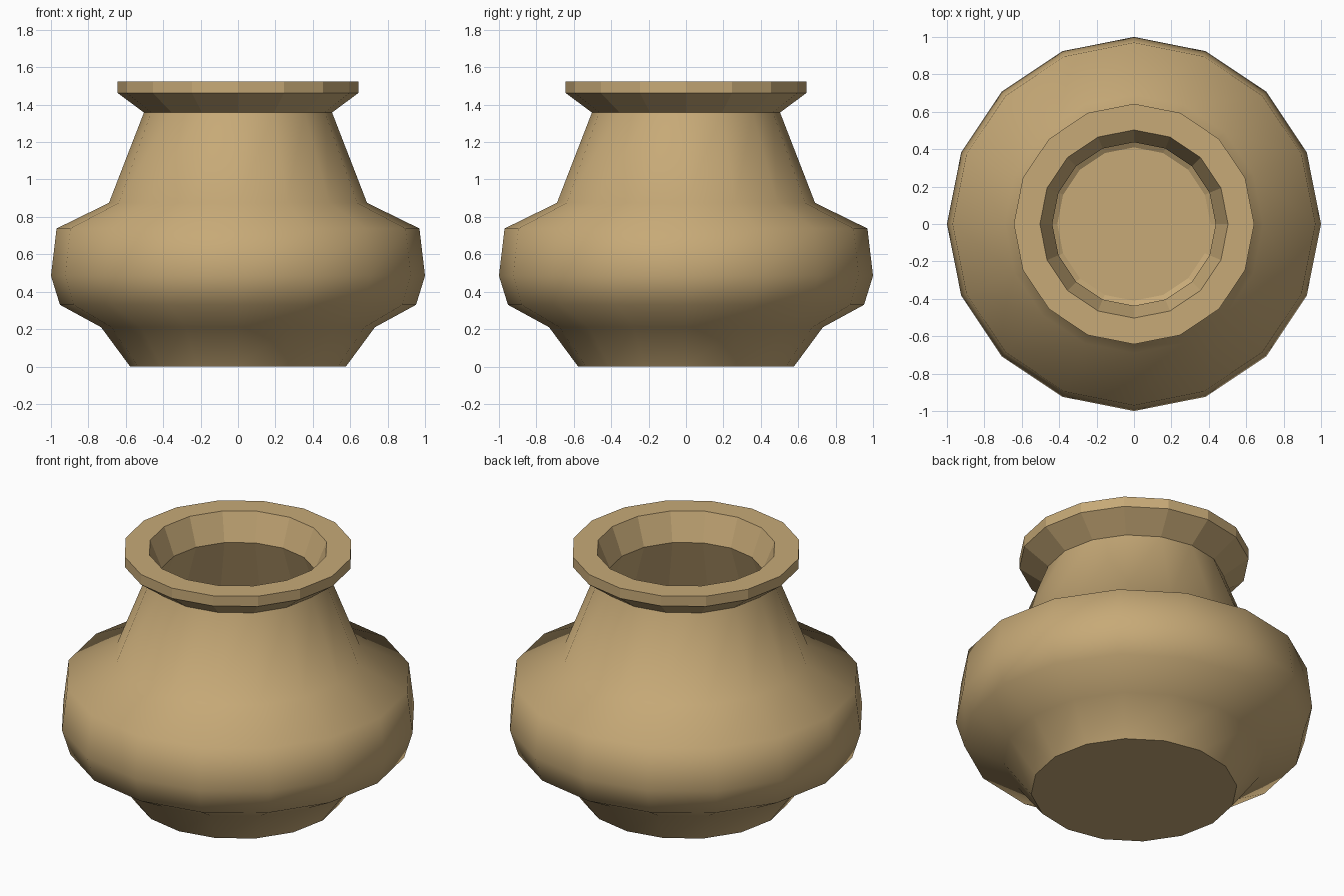
import bpy, bmesh, math

if "Cube" in bpy.data.objects:
    bpy.data.objects.remove(bpy.data.objects["Cube"])

SIDES = 16

clay = bpy.data.materials.new("tan clay")
clay.diffuse_color = (0.57, 0.40, 0.185, 1)
clay.use_nodes = True
clay.node_tree.nodes["Principled BSDF"].inputs["Base Color"].default_value = clay.diffuse_color


def lathe(name, profile, smooth, cap_start=False, cap_end=False):
    """Turn a (radius, z) profile, listed so that faces point to its right side."""
    bm = bmesh.new()
    rings = [[bm.verts.new((r * math.cos(2 * math.pi * i / SIDES),
                            r * math.sin(2 * math.pi * i / SIDES), z))
              for i in range(SIDES)] for r, z in profile]
    for low, high in zip(rings, rings[1:]):
        for i in range(SIDES):
            j = (i + 1) % SIDES
            bm.faces.new((low[i], low[j], high[j], high[i])).smooth = smooth
    if cap_start:
        bm.faces.new(rings[0][::-1])
    if cap_end:
        bm.faces.new(rings[-1])
    for e in bm.edges:  # crisp edge around the flat caps
        if any(len(f.verts) > 4 for f in e.link_faces):
            e.smooth = False
    mesh = bpy.data.meshes.new(name)
    bm.to_mesh(mesh)
    bm.free()
    mesh.materials.append(clay)
    obj = bpy.data.objects.new(name, mesh)
    bpy.context.collection.objects.link(obj)
    return obj


# Smooth outer wall with flat base
lathe("pot_body", [(0.577, 0), (0.732, 0.21), (0.952, 0.33), (1.0, 0.485),
                   (0.97, 0.738), (0.69, 0.875), (0.503, 1.358)],
      True, cap_start=True)

# Faceted flaring rim
lathe("pot_rim", [(0.503, 1.358), (0.643, 1.462), (0.643, 1.525),
                  (0.503, 1.525), (0.437, 1.36)], False)

# Hollow inside, following the outer wall, down to the floor
lathe("pot_inside", [(0.437, 1.36), (0.63, 0.83), (0.90, 0.69), (0.93, 0.49),
                     (0.89, 0.38), (0.68, 0.26), (0.41, 0.09)],
      False, cap_end=True)
